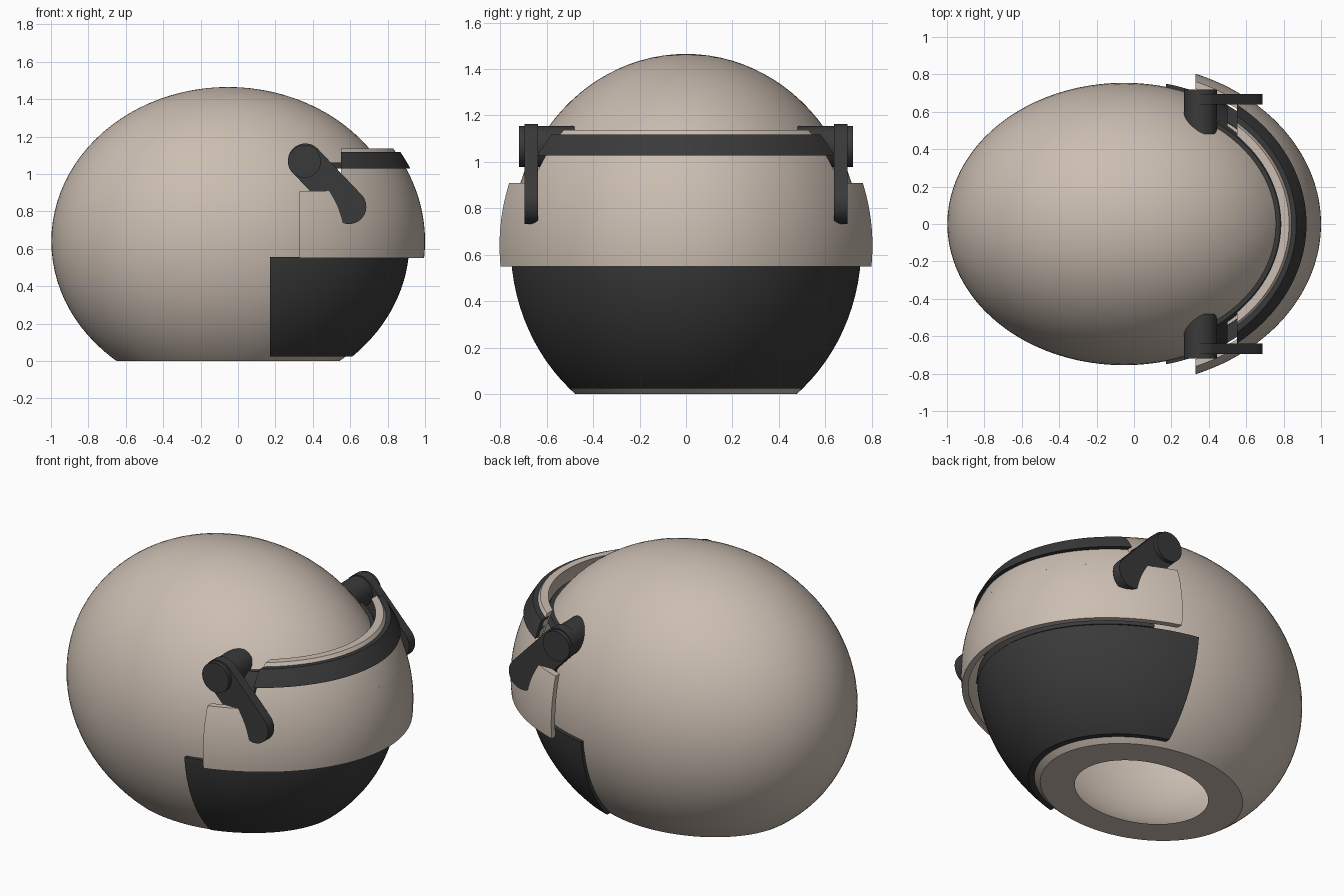
import bpy, bmesh, math
from mathutils import Matrix, Vector

if "Cube" in bpy.data.objects:
    bpy.data.objects.remove(bpy.data.objects["Cube"])

CX, CZ = -0.053, 0.64          # common centre of all curved layers


def material(name, rgb):
    m = bpy.data.materials.new(name)
    m.diffuse_color = (*rgb, 1)
    m.use_nodes = True
    m.node_tree.nodes["Principled BSDF"].inputs["Base Color"].default_value = m.diffuse_color
    return m


BEIGE = material("warm beige", (0.60, 0.515, 0.445))
DARK = material("charcoal", (0.042, 0.042, 0.042))


def make_object(name, bm, mat, angle=35):
    bmesh.ops.recalc_face_normals(bm, faces=bm.faces[:])
    me = bpy.data.meshes.new(name)
    bm.to_mesh(me)
    bm.free()
    ob = bpy.data.objects.new(name, me)
    bpy.context.collection.objects.link(ob)
    me.materials.append(mat)
    smooth(ob, angle)
    return ob


def smooth(ob, angle=35):
    bpy.ops.object.select_all(action='DESELECT')
    ob.select_set(True)
    bpy.context.view_layer.objects.active = ob
    bpy.ops.object.shade_smooth_by_angle(angle=math.radians(angle))


def ellipsoid(name, radii):
    bm = bmesh.new()
    bmesh.ops.create_uvsphere(bm, u_segments=96, v_segments=48, radius=1)
    bmesh.ops.transform(bm, verts=bm.verts, matrix=Matrix.Translation((CX, 0, CZ)) @ Matrix.Diagonal((*radii, 1)))
    return make_object(name, bm, BEIGE)


def box(name, lo, hi):
    bm = bmesh.new()
    lo, hi = Vector(lo), Vector(hi)
    bmesh.ops.create_cube(bm, size=1)
    bmesh.ops.transform(bm, verts=bm.verts, matrix=Matrix.Translation((lo + hi) / 2) @ Matrix.Diagonal((*(hi - lo), 1)))
    return make_object(name, bm, BEIGE)


def subtract(ob, cutter):
    mod = ob.modifiers.new("cut", 'BOOLEAN')
    mod.operation, mod.solver, mod.object = 'DIFFERENCE', 'EXACT', cutter
    dg = bpy.context.evaluated_depsgraph_get()
    me = bpy.data.meshes.new_from_object(ob.evaluated_get(dg))
    ob.modifiers.clear()
    ob.data = me
    bpy.data.objects.remove(cutter)


def slab(bm, radii, thick, z0, z1, x0, x1=None, cols=64, rows=10):
    """Curved plate between two ellipsoids, trimmed flat at z0, z1, x0 (and x1)."""
    def phi(x, rx, k):
        return math.acos((x - CX) / (rx * k))

    for side in ((0,) if x1 is None else (1, -1)):
        grids = []
        for off in (0, thick):
            rx, ry, rz = (r - off for r in radii)
            grid = []
            for i in range(rows + 1):
                z = z0 + (z1 - z0) * i / rows
                k = math.sqrt(1 - ((z - CZ) / rz) ** 2)
                a = phi(x0, rx, k)
                b = -a if side == 0 else phi(x1, rx, k)
                line = []
                for j in range(cols + 1):
                    p = a + (b - a) * j / cols
                    y = ry * k * math.sin(p) * (side or 1)
                    line.append(bm.verts.new((CX + rx * k * math.cos(p), y, z)))
                grid.append(line)
            grids.append(grid)
        o, n = grids
        for g in grids:
            for i in range(rows):
                for j in range(cols):
                    bm.faces.new((g[i][j], g[i][j + 1], g[i + 1][j + 1], g[i + 1][j]))
        for i in (0, rows):
            for j in range(cols):
                bm.faces.new((o[i][j], o[i][j + 1], n[i][j + 1], n[i][j]))
        for j in (0, cols):
            for i in range(rows):
                bm.faces.new((o[i][j], o[i + 1][j], n[i + 1][j], n[i][j]))


def prism_y(bm, outline, y0, y1):
    """Extrude an x-z outline along y."""
    a = [bm.verts.new((x, y0, z)) for x, z in outline]
    b = [bm.verts.new((x, y1, z)) for x, z in outline]
    bm.faces.new(a)
    bm.faces.new(b)
    for i in range(len(a)):
        j = (i + 1) % len(a)
        bm.faces.new((a[i], a[j], b[j], b[i]))


def arc(cx, cz, r, a0, a1, n=24):
    return [(cx + r * math.cos(math.radians(a0 + (a1 - a0) * i / n)),
             cz + r * math.sin(math.radians(a0 + (a1 - a0) * i / n))) for i in range(n + 1)]


# Hollow helmet shell with neck hole and eye opening
shell = ellipsoid("helmet_shell", (0.945, 0.755, 0.825))
subtract(shell, ellipsoid("inner_cutter", (0.845, 0.655, 0.725)))
subtract(shell, box("neck_cutter", (-2, -2, -1), (2, 2, 0)))
subtract(shell, box("eye_cutter", (0.43, -2, 0.59), (2, 2, 1.06)))
smooth(shell)

# Dark seal framing the eye opening
bm = bmesh.new()
R = (0.965, 0.775, 0.842)
slab(bm, R, 0.08, 1.03, 1.062, 0.42, rows=2)
slab(bm, R, 0.08, 0.56, 0.61, 0.42, rows=2)
slab(bm, R, 0.08, 0.61, 1.03, 0.42, 0.50, cols=6)
make_object("eye_seal", bm, DARK)

# Chin guard
bm = bmesh.new()
slab(bm, (0.97, 0.775, 0.845), 0.035, 0.025, 0.555, 0.17, rows=20)
make_object("chin_guard", bm, DARK)

# Visor: wide lower band and narrower upper band
bm = bmesh.new()
V = (1.053, 0.862, 0.91)
slab(bm, V, 0.035, 0.55, 0.91, 0.33, rows=14)
slab(bm, V, 0.035, 0.91, 1.137, 0.55)
make_object("visor", bm, BEIGE)

# Dark strip along the visor top
bm = bmesh.new()
slab(bm, (1.073, 0.895, 0.93), 0.05, 1.028, 1.118, 0.55, rows=4)
make_object("visor_strip", bm, DARK)

# Visor arms and pivots on both sides
for side, label in ((-1, "front"), (1, "back")):
    bm = bmesh.new()
    prism_y(bm, arc(0.36, 1.07, 0.093, 45, 225) + arc(0.593, 0.825, 0.093, 225, 405), side * 0.638, side * 0.695)
    make_object("visor_arm_" + label, bm, DARK)
    bm = bmesh.new()
    prism_y(bm, arc(0.355, 1.067, 0.088, 0, 352.5, 47), side * 0.48, side * 0.72)
    make_object("visor_pivot_" + label, bm, DARK)
